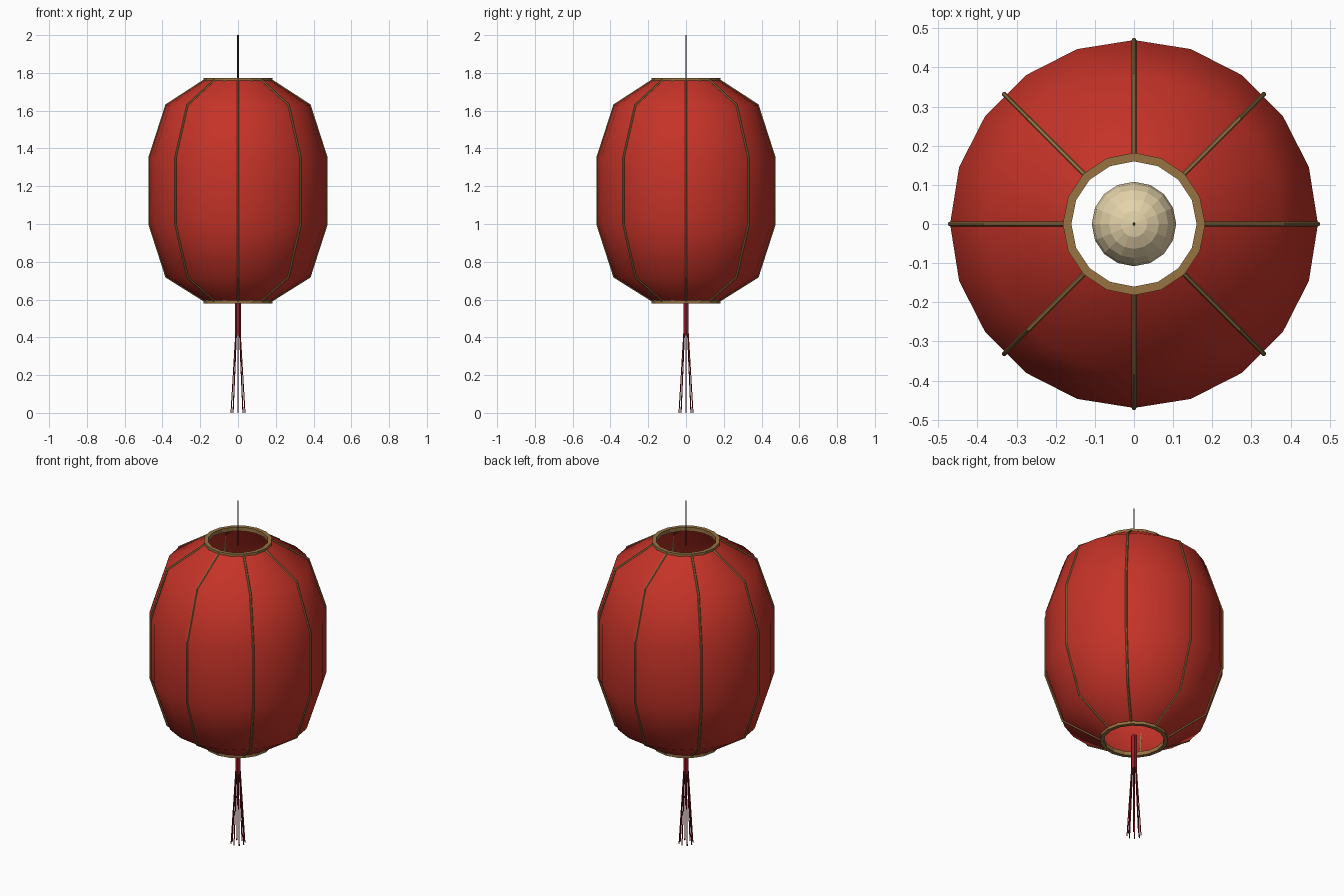
import bpy
import bmesh
import math

cube = bpy.data.objects.get("Cube")
if cube:
    bpy.data.objects.remove(cube, do_unlink=True)


def material(name, rgb):
    m = bpy.data.materials.new(name)
    m.use_nodes = True
    m.diffuse_color = (*rgb, 1)
    m.node_tree.nodes["Principled BSDF"].inputs["Base Color"].default_value = (*rgb, 1)
    return m


RED = material("red paper", (0.56, 0.033, 0.021))
BAMBOO = material("bamboo", (0.31, 0.17, 0.055))
CREAM = material("cream bulb", (0.78, 0.65, 0.40))
CRIMSON = material("crimson thread", (0.30, 0.012, 0.018))
DARK = material("dark cord", (0.035, 0.022, 0.012))


def finish(name, bm, mat, smooth=False):
    mesh = bpy.data.meshes.new(name)
    bm.to_mesh(mesh)
    bm.free()
    mesh.materials.append(mat)
    for p in mesh.polygons:
        p.use_smooth = smooth
    ob = bpy.data.objects.new(name, mesh)
    bpy.context.collection.objects.link(ob)
    return ob


def lathe(name, profile, sides, mat, closed=False, smooth=False):
    """Turn an (r, z) profile around the z axis."""
    bm = bmesh.new()
    rings = []
    for r, z in profile:
        angles = [math.tau * i / sides for i in range(sides)]
        rings.append([bm.verts.new((r * math.cos(a), r * math.sin(a), z)) for a in angles])
    pairs = list(zip(rings, rings[1:]))
    if closed:
        pairs.append((rings[-1], rings[0]))
    for low, high in pairs:
        for i in range(sides):
            j = (i + 1) % sides
            bm.faces.new((low[i], low[j], high[j], high[i]))
    return finish(name, bm, mat, smooth)


def rod(name, points, radius, mat):
    """Round rod along a polyline."""
    curve = bpy.data.curves.new(name, "CURVE")
    curve.dimensions = "3D"
    curve.bevel_depth = radius
    curve.bevel_resolution = 1
    curve.use_fill_caps = True
    spline = curve.splines.new("POLY")
    spline.points.add(len(points) - 1)
    for sp, p in zip(spline.points, points):
        sp.co = (*p, 1)
    curve.materials.append(mat)
    ob = bpy.data.objects.new(name, curve)
    bpy.context.collection.objects.link(ob)
    bpy.ops.object.select_all(action="DESELECT")
    ob.select_set(True)
    bpy.context.view_layer.objects.active = ob
    bpy.ops.object.convert(target="MESH")
    bpy.ops.object.shade_smooth_by_angle()
    return ob


def around(points, angle):
    return [(r * math.cos(angle), r * math.sin(angle), z) for r, z in points]


# Paper shade, open at both ends
shade = [(0.172, 0.59), (0.38, 0.72), (0.47, 1.0), (0.47, 1.35), (0.38, 1.63), (0.172, 1.765)]
lathe("paper_shade", shade, 20, RED, smooth=True)

# Bamboo ribs
for i in range(8):
    rod(f"rib_{i + 1}", around(shade, math.tau * i / 8), 0.006, BAMBOO)

# Rims around the openings
for name, z in (("bottom_rim", 0.58), ("top_rim", 1.75)):
    section = [(0.182, z), (0.182, z + 0.023), (0.16, z + 0.023), (0.16, z)]
    lathe(name, section, 16, BAMBOO, closed=True)

# Faceted bulb inside
bulb = bmesh.new()
bmesh.ops.create_uvsphere(bulb, u_segments=16, v_segments=10, radius=0.108)
finish("bulb", bulb, CREAM).location.z = 1.175

# Hanging cord
rod("hanging_cord", [(0, 0, 1.74), (0, 0, 2.0)], 0.004, DARK)

# Tassel
rod("tassel_stem", [(0, 0, 0.41), (0, 0, 0.61)], 0.016, CRIMSON)
for i in range(8):
    path = around([(0.012, 0.42), (0.037, 0.0)], math.tau * i / 8)
    rod(f"tassel_strand_{i + 1}", path, 0.003, CRIMSON)
